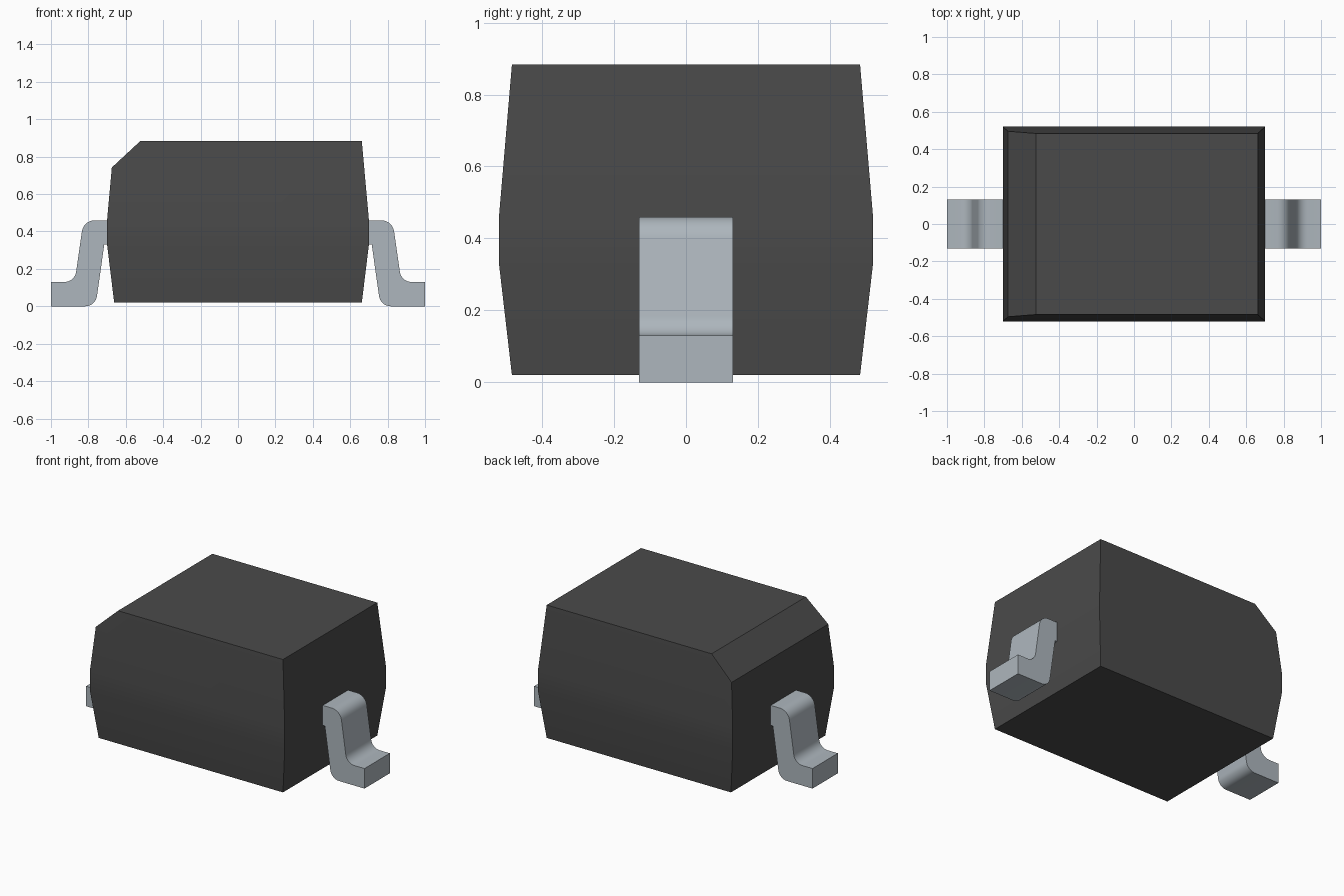
import bpy, bmesh, math
from mathutils import Vector

cube = bpy.data.objects.get("Cube")
if cube:
    bpy.data.objects.remove(cube, do_unlink=True)


def material(name, rgb):
    m = bpy.data.materials.new(name)
    m.use_nodes = True
    m.diffuse_color = (*rgb, 1)
    m.node_tree.nodes["Principled BSDF"].inputs["Base Color"].default_value = (*rgb, 1)
    return m


def finish(bm, name, mat):
    bmesh.ops.recalc_face_normals(bm, faces=bm.faces[:])
    mesh = bpy.data.meshes.new(name)
    bm.to_mesh(mesh)
    bm.free()
    obj = bpy.data.objects.new(name, mesh)
    bpy.context.collection.objects.link(obj)
    mesh.materials.append(mat)
    bpy.ops.object.select_all(action='DESELECT')
    obj.select_set(True)
    bpy.context.view_layer.objects.active = obj
    bpy.ops.object.shade_smooth_by_angle(angle=math.radians(30))
    return obj


def fillet(prev, corner, nxt, length, steps=8):
    """Arc points rounding a corner, tangent at the given distance from it."""
    c = Vector(corner)
    u, v = (Vector(prev) - c).normalized(), (Vector(nxt) - c).normalized()
    half = u.angle(v) / 2
    centre = c + (u + v).normalized() * (length / math.cos(half))
    a, b = c + u * length - centre, c + v * length - centre
    sweep = a.angle(b)
    return [centre + (a * math.sin((1 - i / steps) * sweep) + b * math.sin(i / steps * sweep))
            / math.sin(sweep) for i in range(steps + 1)]


black = material("dark grey plastic", (0.068, 0.068, 0.068))
metal = material("silver metal", (0.42, 0.47, 0.51))

# Body: stacked rectangular sections, widest around the lead line
sections = [(0.02, 0.662, 0.484), (0.33, 0.70, 0.52), (0.46, 0.70, 0.52), (0.883, 0.662, 0.484)]
bm = bmesh.new()
rings = [[bm.verts.new((sx * hx, sy * hy, z)) for sx, sy in ((-1, -1), (1, -1), (1, 1), (-1, 1))]
         for z, hx, hy in sections]
for low, high in zip(rings, rings[1:]):
    for i in range(4):
        j = (i + 1) % 4
        bm.faces.new((low[i], low[j], high[j], high[i]))
bm.faces.new(rings[0][::-1])
bm.faces.new(rings[-1])

# Sloped polarity edge along the top of the -x side
cut = bmesh.ops.bisect_plane(bm, geom=bm.verts[:] + bm.edges[:] + bm.faces[:],
                             plane_co=(-0.523, 0, 0.883), plane_no=(-0.143, 0, 0.154),
                             clear_outer=True)
edges = [e for e in cut["geom_cut"] if isinstance(e, bmesh.types.BMEdge)]
bmesh.ops.edgeloop_fill(bm, edges=edges)
finish(bm, "body", black)

# Leads: bent strip profile in x and z, extruded across y
outline = [(0.69, 0.46), (0.826, 0.46), (0.873, 0.13), (1.0, 0.13),
           (1.0, 0.0), (0.762, 0.0), (0.715, 0.33), (0.69, 0.33)]
rounded = {1: 0.06, 2: 0.055, 5: 0.055}
profile = []
for i, p in enumerate(outline):
    if i in rounded:
        profile += fillet(outline[i - 1], p, outline[i + 1], rounded[i])
    else:
        profile.append(Vector(p))

for side, name in ((1, "left_lead"), (-1, "right_lead")):
    bm = bmesh.new()
    face = bm.faces.new([bm.verts.new((side * p.x, -0.13, p.y)) for p in profile])
    out = bmesh.ops.extrude_face_region(bm, geom=[face])
    bmesh.ops.translate(bm, vec=(0, 0.26, 0),
                        verts=[g for g in out["geom"] if isinstance(g, bmesh.types.BMVert)])
    finish(bm, name, metal)
